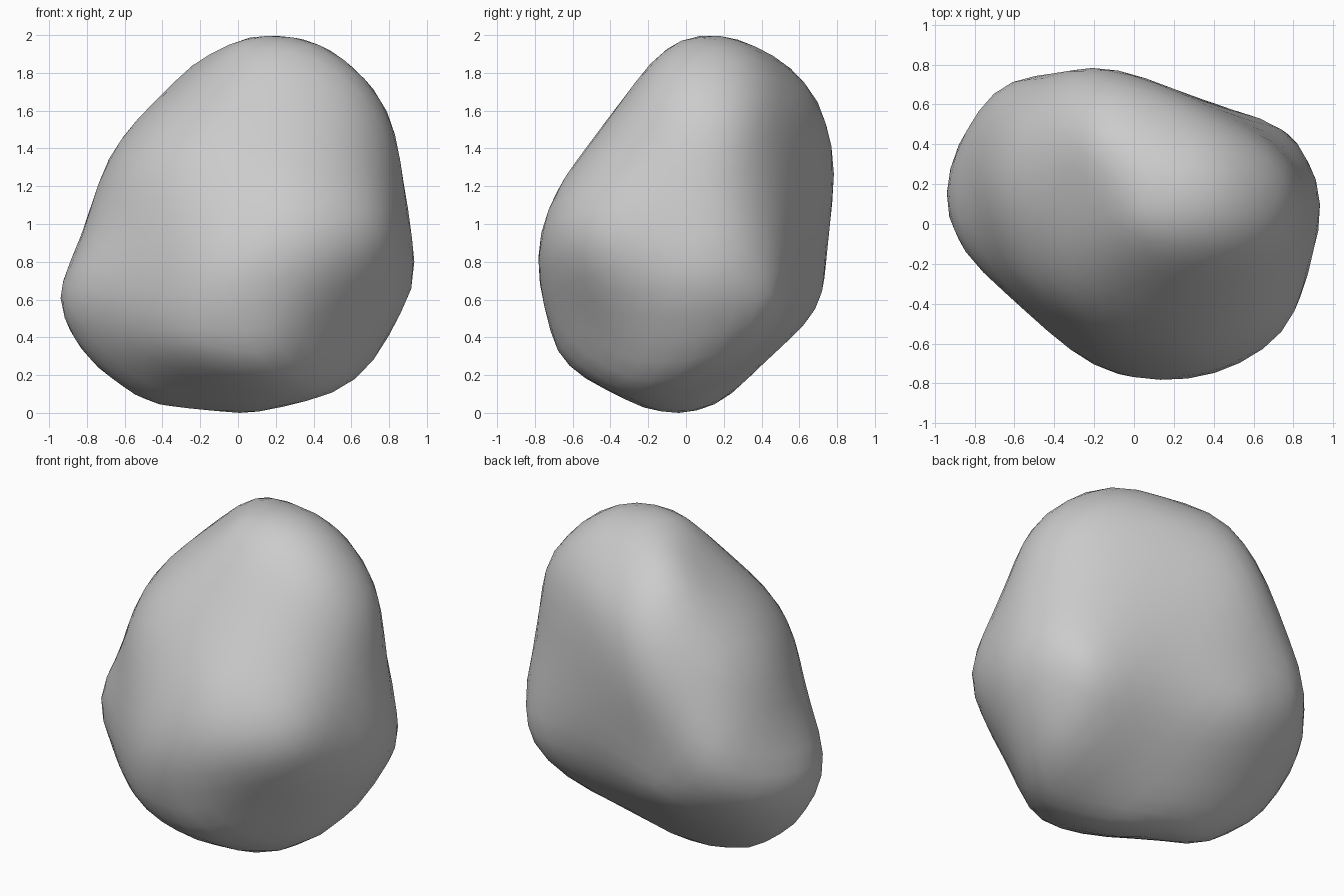
import bpy, bmesh, math
from mathutils import Vector, Matrix

if "Cube" in bpy.data.objects:
    bpy.data.objects.remove(bpy.data.objects["Cube"])

# Each outline of the boulder becomes a set of tangent planes (normal, distance)
planes = []


def outline(right, up, pts, steps=24):
    for k in range(steps):
        a = 2 * math.pi * k / steps
        c, s = math.cos(a), math.sin(a)
        planes.append((right * c + up * s, max(c * p + s * q for p, q in pts)))


def camera_axes(cx, cy, elev):
    e = math.radians(elev)
    c = Vector((cx, cy, 0)).normalized()
    return Vector((-c.y, c.x, 0)), Vector((0, 0, math.cos(e))) - c * math.sin(e)


X, Y, Z = Vector((1, 0, 0)), Vector((0, 1, 0)), Vector((0, 0, 1))

# front, side and top outlines, measured from the middle of the boulder
outline(X, Z, [(0, .98), (.2, 1), (.42, .95), (.58, .84), (.71, .7), (.81, .55),
               (.91, .2), (.93, -.05), (.91, -.38), (.73, -.7), (.58, -.84),
               (.2, -.97), (-.2, -1), (-.4, -.96), (-.59, -.87), (-.75, -.74),
               (-.94, -.4), (-.77, .2), (-.62, .46), (-.33, .76)])
outline(Y, Z, [(-.03, .96), (.17, 1), (.37, .93), (.53, .83), (.67, .7), (.74, .53),
               (.78, .2), (.77, -.16), (.67, -.48), (.17, -.95), (-.03, -1),
               (-.23, -.97), (-.57, -.79), (-.69, -.65), (-.78, -.16), (-.75, .02),
               (-.62, .29), (-.34, .69)])
outline(X, Y, [(-.33, .78), (-.15, .785), (.46, .62), (.73, .48), (.85, .34),
               (.93, .17), (.93, -.02), (.83, -.4), (.63, -.64), (.33, -.77),
               (.15, -.78), (-.14, -.74), (-.29, -.65), (-.8, -.2), (-.91, -.02),
               (-.94, .17), (-.8, .53), (-.69, .67)])

# slanted outlines
outline(*camera_axes(.574, -.819, 25),
        [(.05, .97), (.22, .98), (.38, .925), (.67, .69), (.75, .55), (.89, -.085),
         (.89, -.405), (.59, -.84), (.195, -1.02), (-.18, -.97), (-.45, -.835),
         (-.645, -.595), (-.78, -.19), (-.62, .315), (-.38, .655)])
outline(*camera_axes(-.574, .819, 25),
        [(-.47, .92), (-.325, .955), (-.165, .945), (.1, .815), (.49, .44),
         (.777, -.44), (.715, -.73), (.375, -.985), (.215, -.99), (-.14, -.9),
         (-.635, -.61), (-.85, -.42), (-.91, .085), (-.765, .655)])
outline(*camera_axes(.574, .819, -25),
        [(-.215, 1.04), (.075, 1.02), (.47, .875), (.64, .685), (.9, .1), (.96, -.11),
         (.96, -.37), (.77, -.755), (.435, -.955), (-.515, -.855), (-.86, -.295),
         (-.92, -.04), (-.8, .405), (-.57, .845)])

# rough boulder: a leaning ellipsoid
bm = bmesh.new()
bmesh.ops.create_icosphere(bm, subdivisions=4, radius=1)
lean = Matrix(((.93, 0, 0), (-.14, .768, 0), (.129, .189, .974)))
for v in bm.verts:
    v.co = lean @ v.co

# press and pull the surface until it touches every tangent plane
ROUNDS = 50
for i in range(ROUNDS):
    sigma = .34 - .16 * i / ROUNDS
    co = [v.co.copy() for v in bm.verts]
    for n, h in planes:
        dots = [n.dot(c) for c in co]
        m = max(dots)
        d = (h - m) * .5
        if abs(d) < .002:
            continue
        p = co[dots.index(m)].copy()
        for c in co:
            q = (c - p).length_squared / (2 * sigma * sigma)
            if q < 5:
                c += n * (d * math.exp(-q))
    for v, c in zip(bm.verts, co):
        v.co = c
    if i < ROUNDS - 6:
        bmesh.ops.smooth_vert(bm, verts=bm.verts[:], factor=.2,
                              use_axis_x=True, use_axis_y=True, use_axis_z=True)

# stand it on the ground
low = min(v.co.z for v in bm.verts)
for v in bm.verts:
    v.co.z -= low
bmesh.ops.recalc_face_normals(bm, faces=bm.faces[:])
for f in bm.faces:
    f.smooth = True

mesh = bpy.data.meshes.new("boulder")
bm.to_mesh(mesh)
bm.free()
bpy.context.collection.objects.link(bpy.data.objects.new("boulder", mesh))
